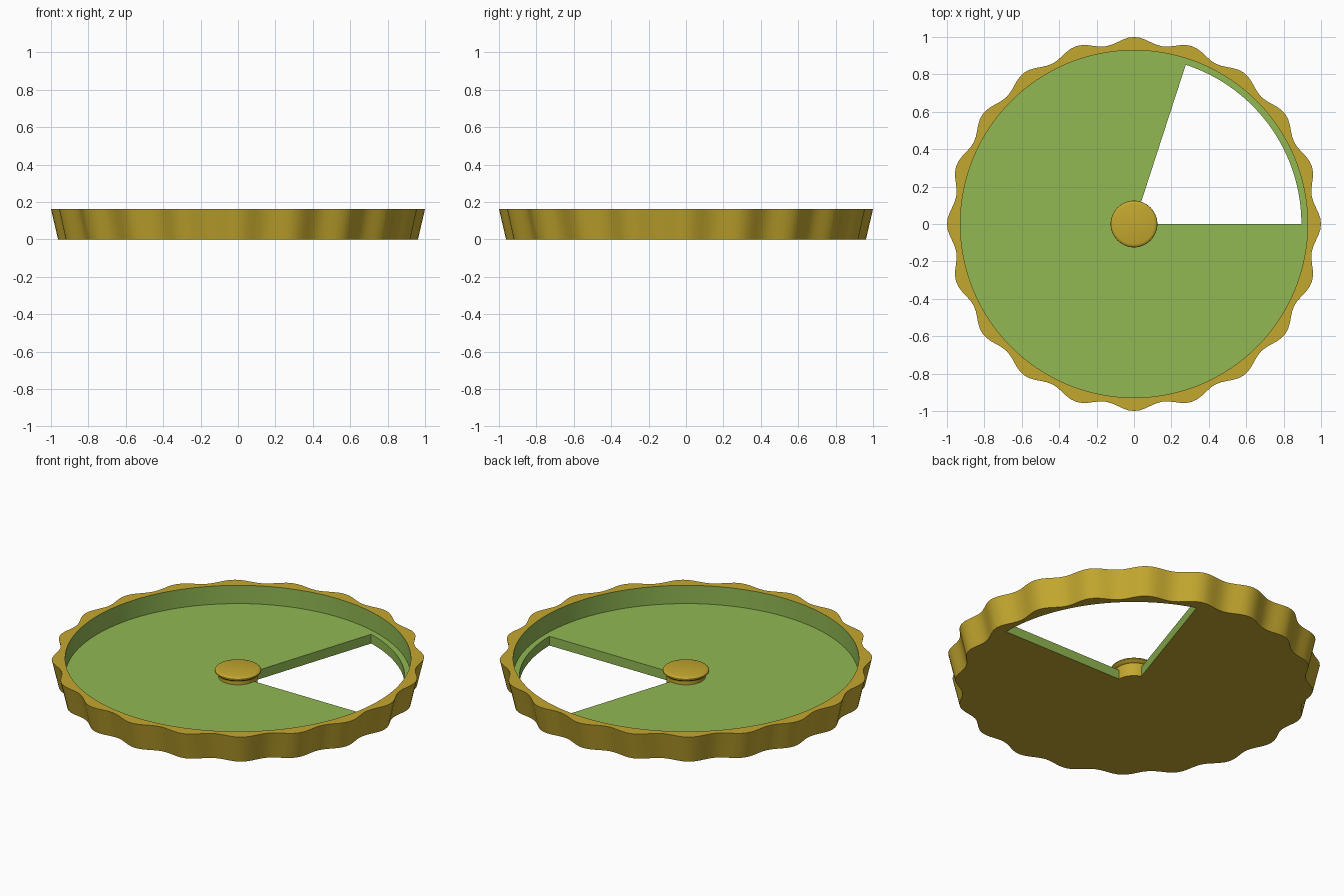
import bpy, bmesh, math

if "Cube" in bpy.data.objects:
    bpy.data.objects.remove(bpy.data.objects["Cube"])

LOBES, SEG = 20, 200          # wavy rim lobes, angular steps
CUT = SEG // 5                # 72 degree opening
FLOOR, TOP = 0.055, 0.163     # floor thickness, rim height


def material(name, rgb):
    m = bpy.data.materials.new(name)
    m.diffuse_color = (*rgb, 1)
    m.use_nodes = True
    m.node_tree.nodes["Principled BSDF"].inputs["Base Color"].default_value = m.diffuse_color
    return m


gold = material("gold", (0.55, 0.39, 0.028))
green = material("green", (0.285, 0.48, 0.088))


def finish(bm, name, mats):
    bmesh.ops.recalc_face_normals(bm, faces=bm.faces)
    me = bpy.data.meshes.new(name)
    bm.to_mesh(me)
    bm.free()
    for m in mats:
        me.materials.append(m)
    ob = bpy.data.objects.new(name, me)
    bpy.context.collection.objects.link(ob)
    bpy.ops.object.select_all(action='DESELECT')
    ob.select_set(True)
    bpy.context.view_layer.objects.active = ob
    bpy.ops.object.shade_smooth_by_angle(angle=math.radians(35))
    return ob


def ring(bm, r, z, n, wave=0.0):
    verts = []
    for i in range(n):
        a = 2 * math.pi * i / n
        q = r + wave * math.cos(LOBES * a)
        verts.append(bm.verts.new((q * math.cos(a), q * math.sin(a), z)))
    return verts


# Dish: floor, upright inner wall and flared wavy rim, with a sector opening
bm = bmesh.new()
profile = [(0.10, FLOOR, 0), (0.895, FLOOR, 0), (0.928, FLOOR, 0), (0.928, TOP, 0),
           (0.981, TOP, 0.019), (0.943, 0, 0.019), (0.895, 0, 0), (0.10, 0, 0)]
rings = [ring(bm, r, z, SEG, w) for r, z, w in profile]


def strip(a, b, steps, mat):
    for i in steps:
        j = (i + 1) % SEG
        bm.faces.new((rings[a][i], rings[a][j], rings[b][j], rings[b][i])).material_index = mat


opening, full = range(CUT), range(SEG)
solid = range(CUT, SEG)
strip(0, 1, solid, 1)         # floor
strip(1, 2, full, 1)          # ledge around the opening
strip(2, 3, full, 1)          # inner wall
strip(3, 4, full, 0)          # rim top
strip(4, 5, full, 0)          # outer wall
strip(5, 6, full, 0)          # underside edge
strip(6, 7, solid, 0)         # underside
strip(7, 0, solid, 0)         # centre bore
strip(1, 6, opening, 1)       # curved side of the opening
for i in (0, CUT):            # straight sides of the opening
    bm.faces.new([rings[k][i] for k in (0, 1, 6, 7)]).material_index = 1
loose = [v for v in bm.verts if not v.link_faces]
bmesh.ops.delete(bm, geom=loose, context='VERTS')
finish(bm, "dish", (gold, green))

# Centre knob: stem with a rounded cap
bm = bmesh.new()
knob = [(0.105, 0), (0.105, 0.078), (0.118, 0.083), (0.125, 0.091),
        (0.124, 0.097), (0.118, 0.103), (0.108, 0.106)]
loops = [ring(bm, r, z, 64) for r, z in knob]
for lo, hi in zip(loops, loops[1:]):
    for i in range(64):
        j = (i + 1) % 64
        bm.faces.new((lo[i], lo[j], hi[j], hi[i]))
bm.faces.new(loops[0])
bm.faces.new(loops[-1])
finish(bm, "center_knob", (gold,))
